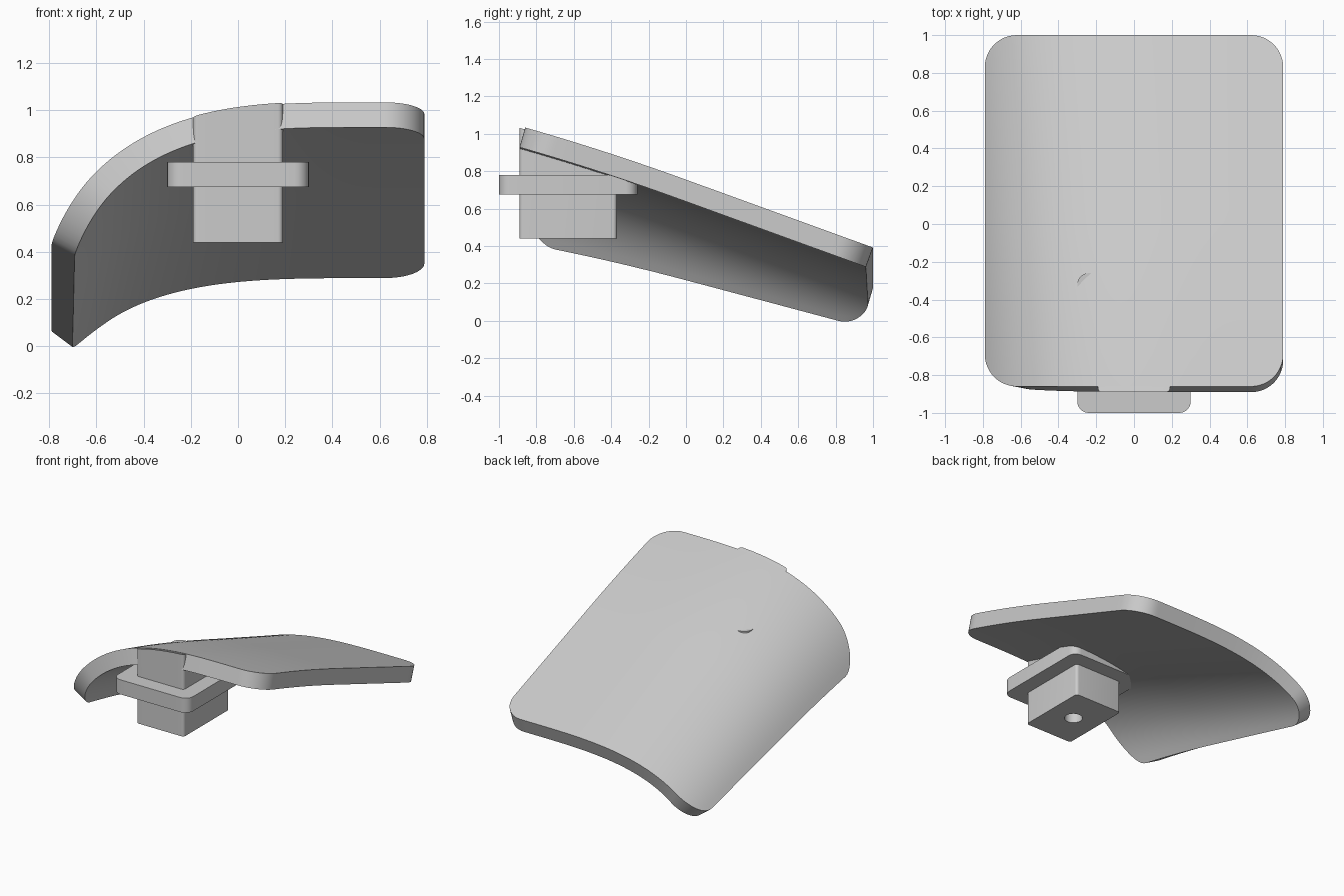
import bpy
import bmesh
import math

default = bpy.data.objects.get("Cube")
if default:
    bpy.data.objects.remove(default, do_unlink=True)

grey = bpy.data.materials.new("light grey")
grey.use_nodes = True
colour = (0.6, 0.6, 0.6, 1)
grey.diffuse_color = colour
grey.node_tree.nodes["Principled BSDF"].inputs["Base Color"].default_value = colour

HALF_W, FRONT, BACK, CORNER = 0.79, -0.86, 1.0, 0.17


def surface_z(x, y):
    """Height of the panel's top: a slope in y with one side curling down."""
    ridge = 0.755 - 0.363 * y - 0.045 * min(y, 0) ** 2
    u = max(0, (0.6 - x) / (0.6 + HALF_W))
    curl = 1 - 0.35 * (y - FRONT) / (BACK - FRONT)
    return ridge - curl * (0.46 * u ** 3.5 + 0.11 * u ** 12)


def make_object(name, bm):
    bmesh.ops.recalc_face_normals(bm, faces=bm.faces)
    mesh = bpy.data.meshes.new(name)
    bm.to_mesh(mesh)
    bm.free()
    obj = bpy.data.objects.new(name, mesh)
    bpy.context.collection.objects.link(obj)
    mesh.materials.append(grey)
    return obj


def activate(obj):
    bpy.ops.object.select_all(action="DESELECT")
    obj.select_set(True)
    bpy.context.view_layer.objects.active = obj


def apply_and_smooth(obj):
    activate(obj)
    for mod in list(obj.modifiers):
        bpy.ops.object.modifier_apply(modifier=mod.name)
    bpy.ops.object.shade_smooth_by_angle(angle=math.radians(30))


def rounded_outline(hx, y0, y1, r, steps=6, side_cuts=10):
    """Counter-clockwise rounded rectangle, its front edge subdivided."""
    pts = []
    corners = [(hx - r, y0 + r, -90), (hx - r, y1 - r, 0),
               (r - hx, y1 - r, 90), (r - hx, y0 + r, 180)]
    for cx, cy, start in corners:
        for i in range(steps + 1):
            a = math.radians(start + 90 * i / steps)
            pts.append((cx + r * math.cos(a), cy + r * math.sin(a)))
    for i in range(1, side_cuts):
        pts.append(((r - hx) * (1 - 2 * i / side_cuts), y0))
    return pts


def prism(name, outline, z0, top):
    """Extrude an outline from z0 up to the height function top(x, y)."""
    bm = bmesh.new()
    low = [bm.verts.new((x, y, z0)) for x, y in outline]
    high = [bm.verts.new((x, y, top(x, y))) for x, y in outline]
    n = len(outline)
    for i in range(n):
        j = (i + 1) % n
        bm.faces.new((low[i], low[j], high[j], high[i]))
    bm.faces.new(low[::-1])
    cap = bm.faces.new(high)
    bmesh.ops.triangulate(bm, faces=[cap])
    return make_object(name, bm)


# Curved panel: rows narrow at the ends to round the corners
arc = [CORNER * (1 - math.cos(math.pi / 2 * i / 12)) for i in range(13)]
span = BACK - FRONT - 2 * CORNER
rows = [FRONT + d for d in arc]
rows += [FRONT + CORNER + span * i / 24 for i in range(1, 24)]
rows += [BACK - d for d in reversed(arc)]
COLS = 64
bm = bmesh.new()
grid = []
for y in rows:
    d = min(y - FRONT, BACK - y, CORNER)
    w = HALF_W - CORNER + math.sqrt(max(0, CORNER ** 2 - (CORNER - d) ** 2))
    xs = [w * (2 * i / COLS - 1) for i in range(COLS + 1)]
    grid.append([bm.verts.new((x, y, surface_z(x, y))) for x in xs])
for a, b in zip(grid, grid[1:]):
    for i in range(COLS):
        bm.faces.new((a[i], a[i + 1], b[i + 1], b[i]))
panel = make_object("curved_panel", bm)
if panel.data.polygons[len(panel.data.polygons) // 2].normal.z < 0:
    panel.data.flip_normals()
solid = panel.modifiers.new("thickness", "SOLIDIFY")
solid.thickness = 0.11
solid.offset = -1
apply_and_smooth(panel)

# Mounting post with its top following the panel
post = prism("mounting_post", rounded_outline(0.19, -0.89, -0.37, 0.02),
             0.44, lambda x, y: surface_z(x, y) - 0.004)

# Blind screw hole in the underside of the post
bpy.ops.mesh.primitive_cylinder_add(vertices=32, radius=0.06, depth=0.6,
                                    location=(0, -0.63, 0.5))
cutter = bpy.context.object
cutter.name = "hole_cutter"
cutter.hide_render = True
cutter.data.materials.append(grey)
cut = post.modifiers.new("hole", "BOOLEAN")
cut.operation = "DIFFERENCE"
cut.solver = "EXACT"
cut.object = cutter
apply_and_smooth(post)
bpy.data.objects.remove(cutter, do_unlink=True)

# Flange around the post
flange = prism("flange", rounded_outline(0.30, -1.0, -0.26, 0.06),
               0.675, lambda x, y: 0.78)
apply_and_smooth(flange)
